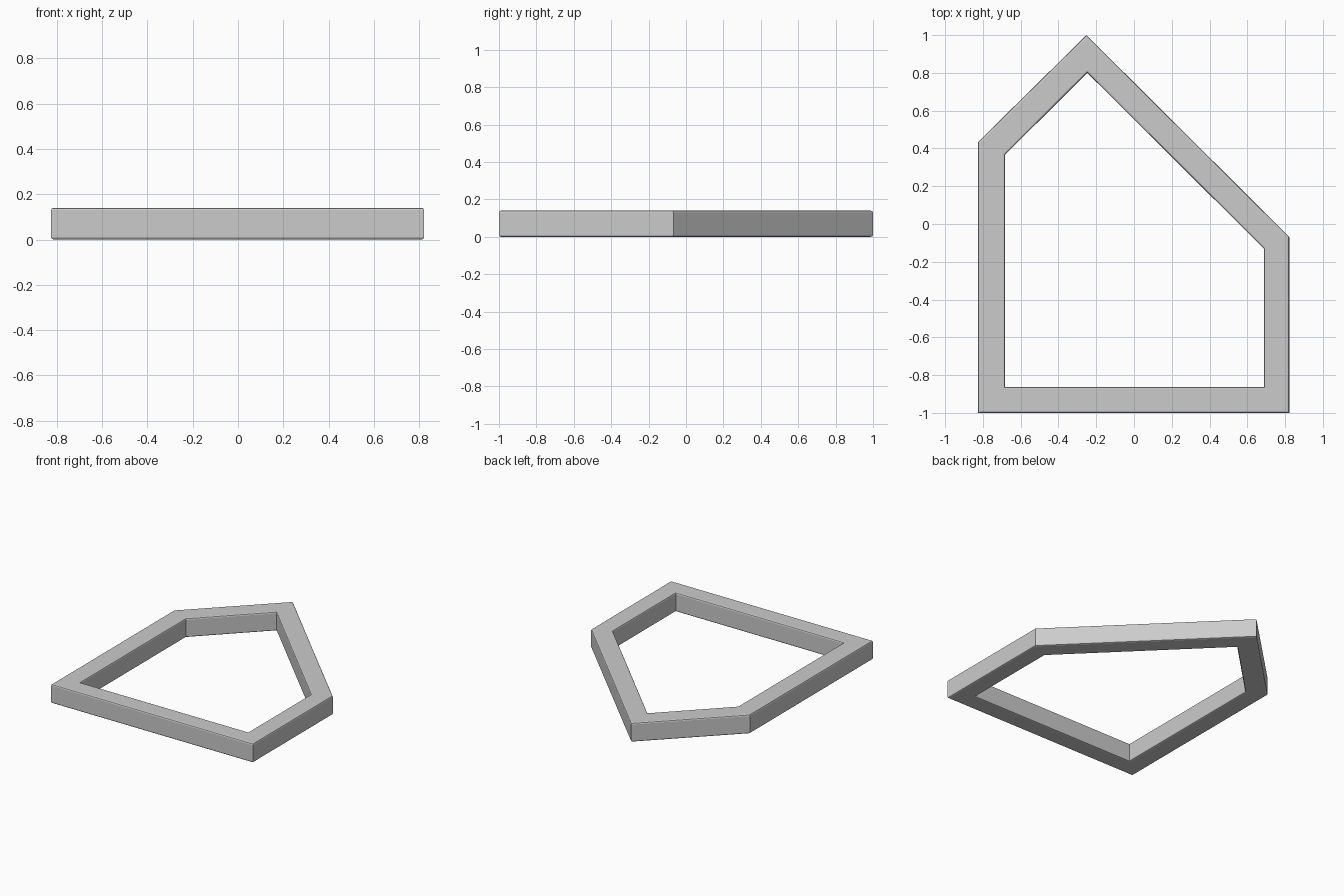
import bpy
import bmesh

if "Cube" in bpy.data.objects:
    bpy.data.objects.remove(bpy.data.objects["Cube"], do_unlink=True)

HEIGHT = 0.14
BEVEL = 0.01

# Five-sided outline and the matching opening
OUTER = [(-0.825, -1), (0.822, -1), (0.822, -0.068), (-0.252, 1), (-0.825, 0.435)]
INNER = [(-0.682, -0.862), (0.687, -0.862), (0.687, -0.13), (-0.247, 0.8), (-0.682, 0.367)]

# Grey material
grey = bpy.data.materials.new("plain grey")
grey.use_nodes = True
colour = (0.6, 0.6, 0.6, 1)
grey.diffuse_color = colour
grey.node_tree.nodes["Principled BSDF"].inputs["Base Color"].default_value = colour

# Mitred frame, one box-section bar per side
bm = bmesh.new()


def ring(points, z):
    return [bm.verts.new((x, y, z)) for x, y in points]


rings = [ring(OUTER, 0), ring(OUTER, HEIGHT), ring(INNER, HEIGHT), ring(INNER, 0)]
for a, b in zip(rings, rings[1:] + rings[:1]):
    for i in range(len(OUTER)):
        j = (i + 1) % len(OUTER)
        bm.faces.new((a[i], a[j], b[j], b[i]))
bmesh.ops.recalc_face_normals(bm, faces=bm.faces)

# Soften the long edges, leaving the mitred corners crisp
long_edges = [e for e in bm.edges if any(e.verts[0] in r and e.verts[1] in r for r in rings)]
bmesh.ops.bevel(bm, geom=long_edges, offset=BEVEL, segments=2, profile=0.5, affect="EDGES")

mesh = bpy.data.meshes.new("pentagon_frame")
bm.to_mesh(mesh)
bm.free()
mesh.materials.append(grey)
frame = bpy.data.objects.new("pentagon_frame", mesh)
bpy.context.collection.objects.link(frame)
